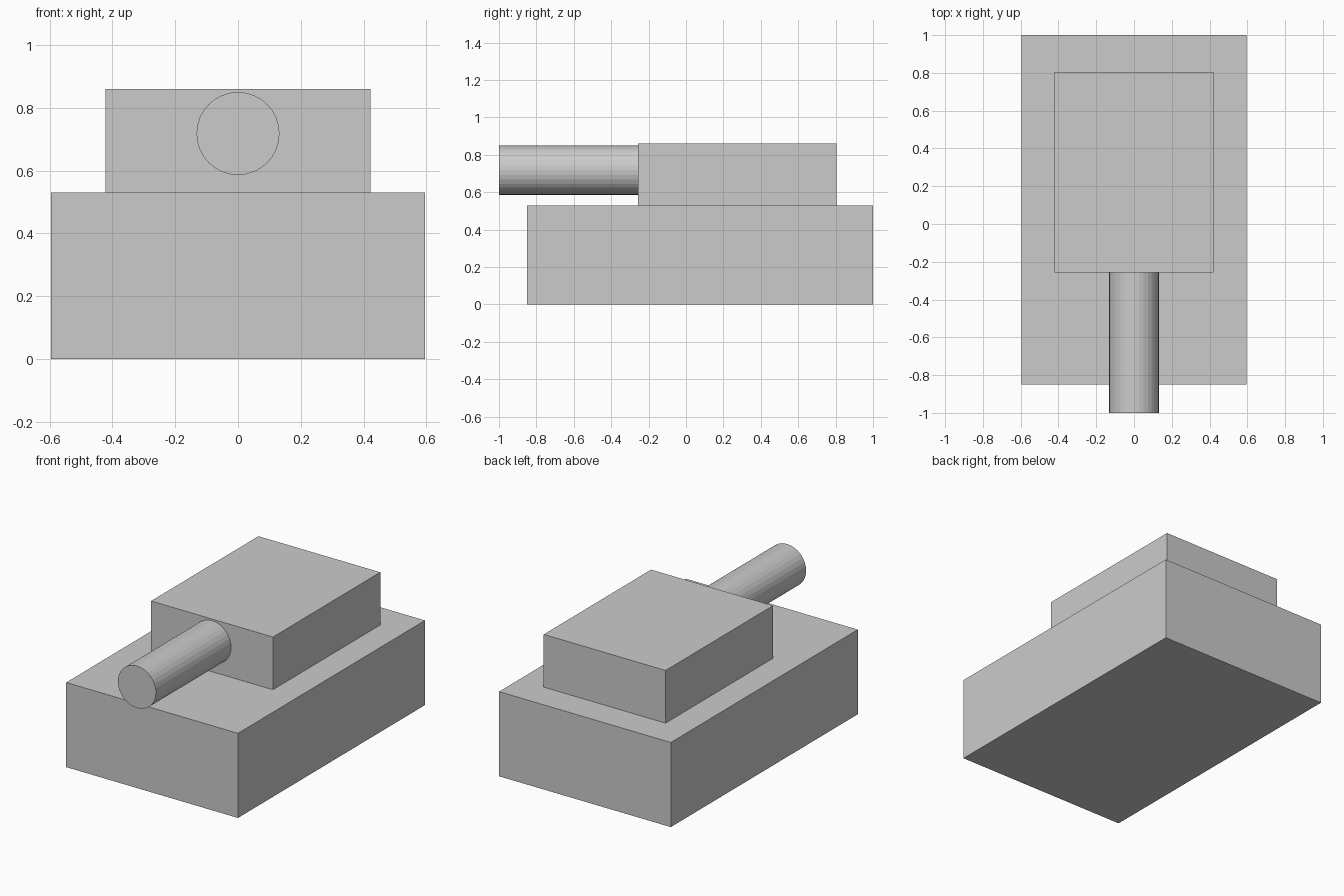
import bpy
import math

if "Cube" in bpy.data.objects:
    bpy.data.objects.remove(bpy.data.objects["Cube"])


def box(name, x, y, z):
    """Box from (min, max) ranges on each axis."""
    bpy.ops.mesh.primitive_cube_add(
        size=1, location=[(a + b) / 2 for a, b in (x, y, z)])
    ob = bpy.context.object
    ob.name = name
    ob.scale = [b - a for a, b in (x, y, z)]
    bpy.ops.object.transform_apply(location=False, rotation=False, scale=True)
    return ob


# Wide lower body
box("hull", (-0.595, 0.595), (-0.85, 1.0), (0.0, 0.53))

# Smaller block on top, set towards the back
box("turret", (-0.422, 0.422), (-0.257, 0.805), (0.53, 0.86))

# Faceted barrel pointing forward from the turret face
y_front, y_back = -1.0, -0.257
bpy.ops.mesh.primitive_cylinder_add(
    vertices=32, radius=0.132, depth=y_back - y_front,
    location=(0, (y_front + y_back) / 2, 0.718),
    rotation=(math.pi / 2, 0, 0))
bpy.context.object.name = "barrel"
